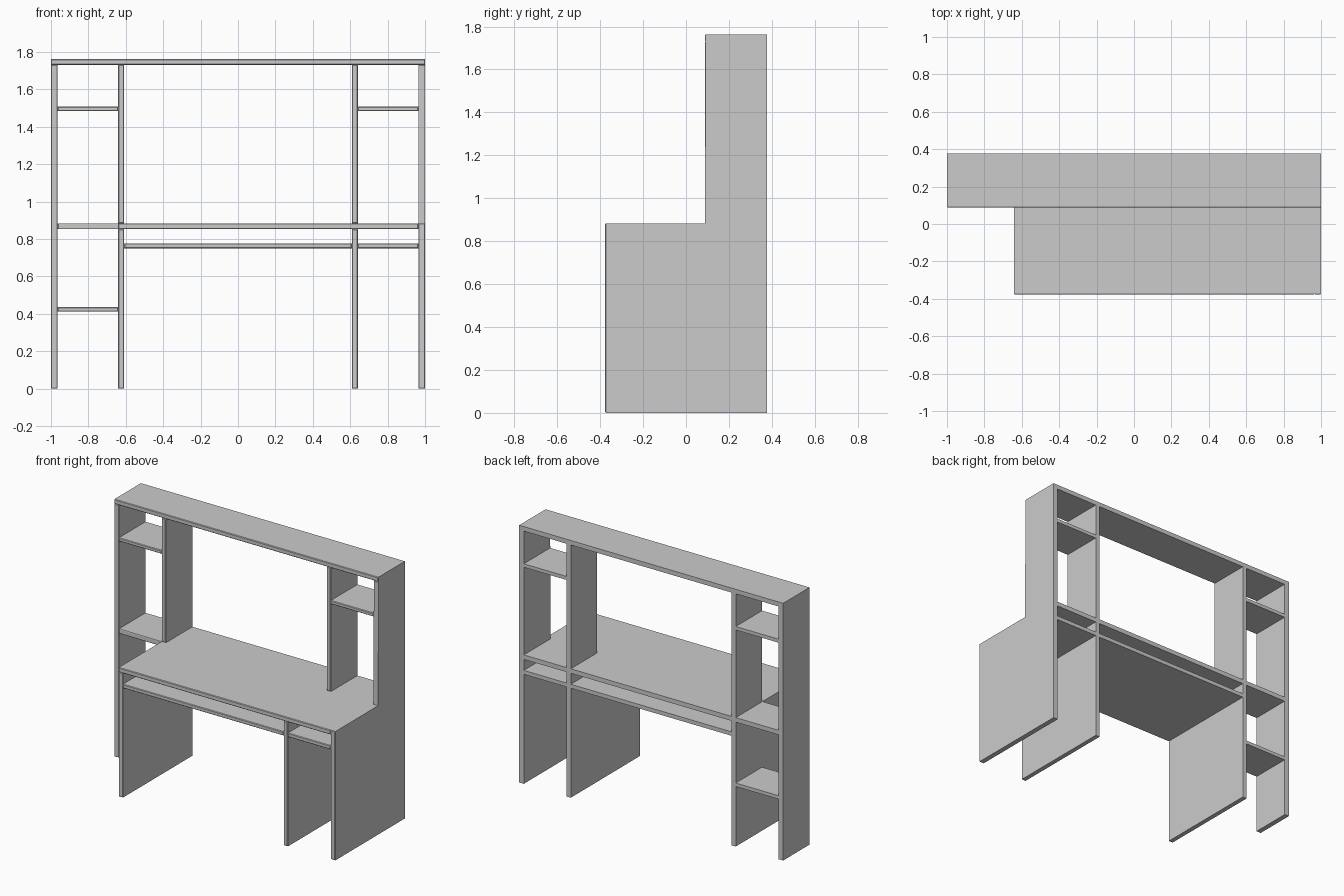
import bpy, bmesh
from mathutils import Vector

if "Cube" in bpy.data.objects:
    bpy.data.objects.remove(bpy.data.objects["Cube"])

FRONT, STEP, BACK = -0.377, 0.088, 0.377      # desk front, hutch front, rear
OUT, IN_A, IN_B, SIDE = 1.0, 0.609, 0.641, 0.965
TOP, TOP_LOW = 1.762, 1.731
DESK, DESK_LOW = 0.883, 0.852
CHAMFER = 0.004


def board(name, outline, offset):
    """Extrude an outline by offset, then chamfer its front-facing edges."""
    bm = bmesh.new()
    face = bm.faces.new([bm.verts.new(p) for p in outline])
    ext = bmesh.ops.extrude_face_region(bm, geom=[face])
    verts = [g for g in ext["geom"] if isinstance(g, bmesh.types.BMVert)]
    bmesh.ops.translate(bm, verts=verts, vec=Vector(offset))
    bmesh.ops.recalc_face_normals(bm, faces=bm.faces)
    bm.normal_update()
    edges = {e for f in bm.faces if f.normal.y < -0.9 for e in f.edges if e.is_convex}
    bmesh.ops.bevel(bm, geom=list(edges), offset=CHAMFER, segments=1,
                    affect='EDGES', clamp_overlap=True)
    mesh = bpy.data.meshes.new(name)
    bm.to_mesh(mesh)
    bm.free()
    obj = bpy.data.objects.new(name, mesh)
    bpy.context.collection.objects.link(obj)
    return obj


def box(name, x0, x1, y0, z0, z1):
    """Board running from y0 to the rear plane."""
    return board(name, [(x0, y0, z0), (x1, y0, z0), (x1, BACK, z0), (x0, BACK, z0)],
                 (0, 0, z1 - z0))


# Outer sides: narrow bookcase side on the left, stepped side on the right
box("left_outer_side", -OUT, -SIDE, STEP, 0, TOP_LOW)
step = [(FRONT, 0), (BACK, 0), (BACK, TOP_LOW), (STEP, TOP_LOW), (STEP, DESK), (FRONT, DESK)]
board("right_outer_side", [(SIDE, y, z) for y, z in step], (OUT - SIDE, 0, 0))

# Inner uprights below and above the desktop
for side, x0, x1 in (("left", -IN_B, -IN_A), ("right", IN_A, IN_B)):
    box(side + "_lower_upright", x0, x1, FRONT, 0, DESK_LOW)
    box(side + "_hutch_upright", x0, x1, STEP, DESK, TOP_LOW)

# Desktop with its narrow extension into the bookcase
desk = [(-IN_B, FRONT), (SIDE, FRONT), (SIDE, BACK), (-SIDE, BACK), (-SIDE, STEP), (-IN_B, STEP)]
board("desktop", [(x, y, DESK_LOW) for x, y in desk], (0, 0, DESK - DESK_LOW))

# Top board
box("top_board", -OUT, OUT, STEP, TOP_LOW, TOP)

# Shelves under the desktop
box("under_desk_shelf", -IN_A, IN_A, FRONT, 0.75, 0.777)
box("right_under_shelf", IN_B, SIDE, FRONT, 0.75, 0.777)

# Small shelves
box("left_upper_shelf", -SIDE, -IN_B, STEP, 1.483, 1.507)
box("right_upper_shelf", IN_B, SIDE, STEP, 1.483, 1.507)
box("left_lower_shelf", -SIDE, -IN_B, STEP, 0.411, 0.435)
